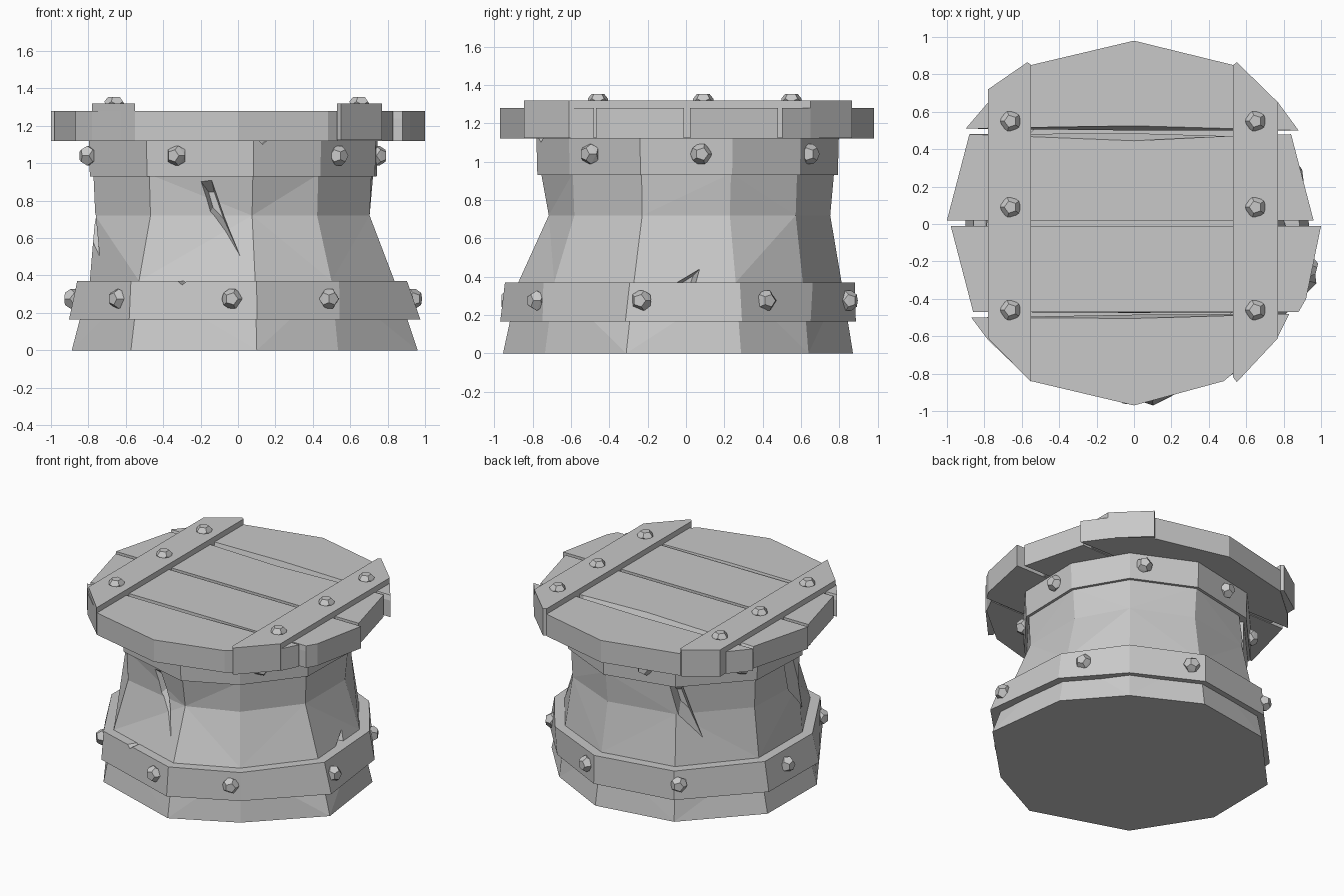
import bpy, bmesh, math
from math import sin, cos, radians
from mathutils import Vector, Matrix

cube = bpy.data.objects.get("Cube")
if cube:
    bpy.data.objects.remove(cube, do_unlink=True)

grey = bpy.data.materials.new("plain_grey")
grey.use_nodes = True
grey.diffuse_color = (0.58, 0.58, 0.58, 1)
grey.node_tree.nodes["Principled BSDF"].inputs["Base Color"].default_value = (0.58, 0.58, 0.58, 1)


def finish(bm, name):
    bmesh.ops.recalc_face_normals(bm, faces=bm.faces[:])
    mesh = bpy.data.meshes.new(name)
    bm.to_mesh(mesh)
    bm.free()
    mesh.materials.append(grey)
    obj = bpy.data.objects.new(name, mesh)
    bpy.context.collection.objects.link(obj)
    return obj


def loft(name, rings, facet=False):
    """Solid through a stack of equal-length point rings."""
    bm = bmesh.new()
    rows = [[bm.verts.new(p) for p in ring] for ring in rings]
    n = len(rows[0])
    for k, (low, high) in enumerate(zip(rows, rows[1:])):
        for i in range(n):
            j = (i + 1) % n
            if facet and (i + k) % 2:
                bm.faces.new((low[i], low[j], high[i]))
                bm.faces.new((low[j], high[j], high[i]))
            elif facet:
                bm.faces.new((low[i], low[j], high[j]))
                bm.faces.new((low[i], high[j], high[i]))
            else:
                bm.faces.new((low[i], low[j], high[j], high[i]))
    bm.faces.new(rows[0][::-1])
    bm.faces.new(rows[-1])
    return finish(bm, name)


def prism(name, outline, z0, z1):
    return loft(name, [[(x, y, z) for x, y in outline] for z in (z0, z1)])


# Uneven ten-sided outline shared by the trunk and its bands
ANGLES = [-84, -54, -18, 18, 48, 82, 120, 160, 195, 232]
FOOT = [.96, .91, 1.01, .93, .86, .88, .90, .94, .92, .93]
LOW = [.88, .85, .88, .84, .82, .82, .83, .84, .82, .86]
WAIST = [.72, .72, .74, .74, .77, .76, .76, .79, .79, .76]
NECK = [.76, .73, .75, .76, .78, .78, .77, .80, .80, .77]


def ring(radii, z, grow=0.0):
    return [((r + grow) * cos(radians(a)), (r + grow) * sin(radians(a)), z)
            for r, a in zip(radii, ANGLES)]


trunk = loft("trunk", [ring(FOOT, 0), ring(LOW, .37), ring(WAIST, .72),
                       ring(NECK, .94), ring(NECK, 1.13)], facet=True)
low_rings = [ring(FOOT, .165, .015), ring(LOW, .37, .07)]
high_rings = [ring(NECK, .93, .02), ring(NECK, 1.12, .025)]
lower_band = loft("lower_band", low_rings)
upper_band = loft("upper_band", high_rings)


# Cracks and chips: wedges narrowing inward, cut from the surface
def cut(target, angle, points, outer, inner):
    bm = bmesh.new()
    mid = sum((Vector(p) for p in points), Vector((0, 0))) / len(points)
    rot = Matrix.Rotation(radians(angle), 3, "Z")
    for s, z in points:
        for depth, k in ((outer, 1.15), (inner, .3)):
            t, h = mid + (Vector((s, z)) - mid) * k
            bm.verts.new(rot @ Vector((depth, t, h)))
    bmesh.ops.convex_hull(bm, input=bm.verts[:])
    cutter = finish(bm, "crack_cutter")
    cutter.hide_render = True
    cutter.hide_set(True)
    mod = target.modifiers.new("crack", "BOOLEAN")
    mod.operation = "DIFFERENCE"
    mod.solver = "EXACT"
    mod.object = cutter


upper_split = [(-.16, .98), (-.06, .98), (-.08, .7), (.11, .5)]
for angle in (-97, 127, 193):
    cut(trunk, angle, upper_split, .82, .63)
cut(trunk, 0, [(.1, .47), (.05, .33), (-.12, .33)], .92, .68)
cut(lower_band, -110, [(-.07, .39), (.07, .39), (0, .335)], 1.0, .8)
cut(upper_band, -80, [(-.04, 1.13), (.04, 1.13), (0, 1.095)], .82, .7)

# Seat: four planks with uneven ends; the number is the inner edge below the worn top
planks = {
    "front_plank": ([(-.87, -.5), (-.78, -.62), (-.55, -.84), (0, -.97), (.48, -.84),
                     (.77, -.6), (.83, -.48), (0, -.505)], -.485),
    "front_middle_plank": ([(-.98, -.01), (-.86, -.47), (0, -.47), (.88, -.47), (.92, -.4),
                            (1, -.01)], -.475),
    "back_middle_plank": ([(-1, .02), (.96, .02), (.84, .48), (.5, .47), (0, .445),
                           (-.88, .48)], .485),
    "back_plank": ([(-.9, .51), (0, .525), (.88, .5), (.77, .65), (.53, .85), (0, .98),
                    (-.55, .85), (-.78, .65)], .5),
}
for name, (outline, inner) in planks.items():
    base = [(x, inner if x == 0 and abs(y) < .9 else y) for x, y in outline]
    loft(name, [[(x, y, z) for x, y in shape]
                for shape, z in ((base, 1.12), (base, 1.24), (outline, 1.28))])

# Battens across the planks, with slanted ends
prism("right_batten", [(-.78, -.61), (-.55, -.845), (-.55, .85), (-.57, .865), (-.78, .72)], 1.125, 1.32)
prism("left_batten", [(.77, -.61), (.77, .65), (.55, .865), (.53, .85), (.53, -.82), (.55, -.845)],
      1.125, 1.32)


# Studs: rough twelve-sided knobs
def stud(name, place, normal, squash=1.0):
    bm = bmesh.new()
    for r, h, twist in ((.034, .043, 0), (.055, .012, 0), (.055, -.012, 36), (.034, -.043, 36)):
        for i in range(5):
            a = radians(72 * i + twist)
            bm.verts.new((r * cos(a), r * sin(a), h * squash))
    bmesh.ops.convex_hull(bm, input=bm.verts[:])
    turn = Vector(normal).to_track_quat("Z", "Y").to_matrix().to_4x4()
    bm.transform(Matrix.Translation(place) @ turn)
    bmesh.ops.dissolve_limit(bm, angle_limit=radians(3), verts=bm.verts[:], edges=bm.edges[:])
    finish(bm, name)


def on_band(rings, angle, z):
    """Point on the band wall in the given direction, with its outward direction."""
    t = (z - rings[0][0][2]) / (rings[1][0][2] - rings[0][0][2])
    wall = [Vector(p).lerp(Vector(q), t) for p, q in zip(*rings)]
    d = Vector((cos(radians(angle)), sin(radians(angle)), 0))
    side = Vector((-d.y, d.x, 0))
    for p, q in zip(wall, wall[1:] + wall[:1]):
        a, b = p.dot(side), q.dot(side)
        if a <= 0 < b and p.dot(d) > 0:
            return p.lerp(q, a / (a - b)) + d * .005, d


for angle in (-135, -92, -58, -14, 28, 76, 122, 174):
    stud("lower_band_stud", *on_band(low_rings, angle, .275))
for angle in (-116, -43, 6, 55, 104, 153, 195):
    stud("upper_band_stud", *on_band(high_rings, angle, 1.04))
for x in (-.66, .65):
    for y in (-.46, .09, .55):
        stud("batten_stud", Vector((x, y, 1.32)), (0, 0, 1), .8)
